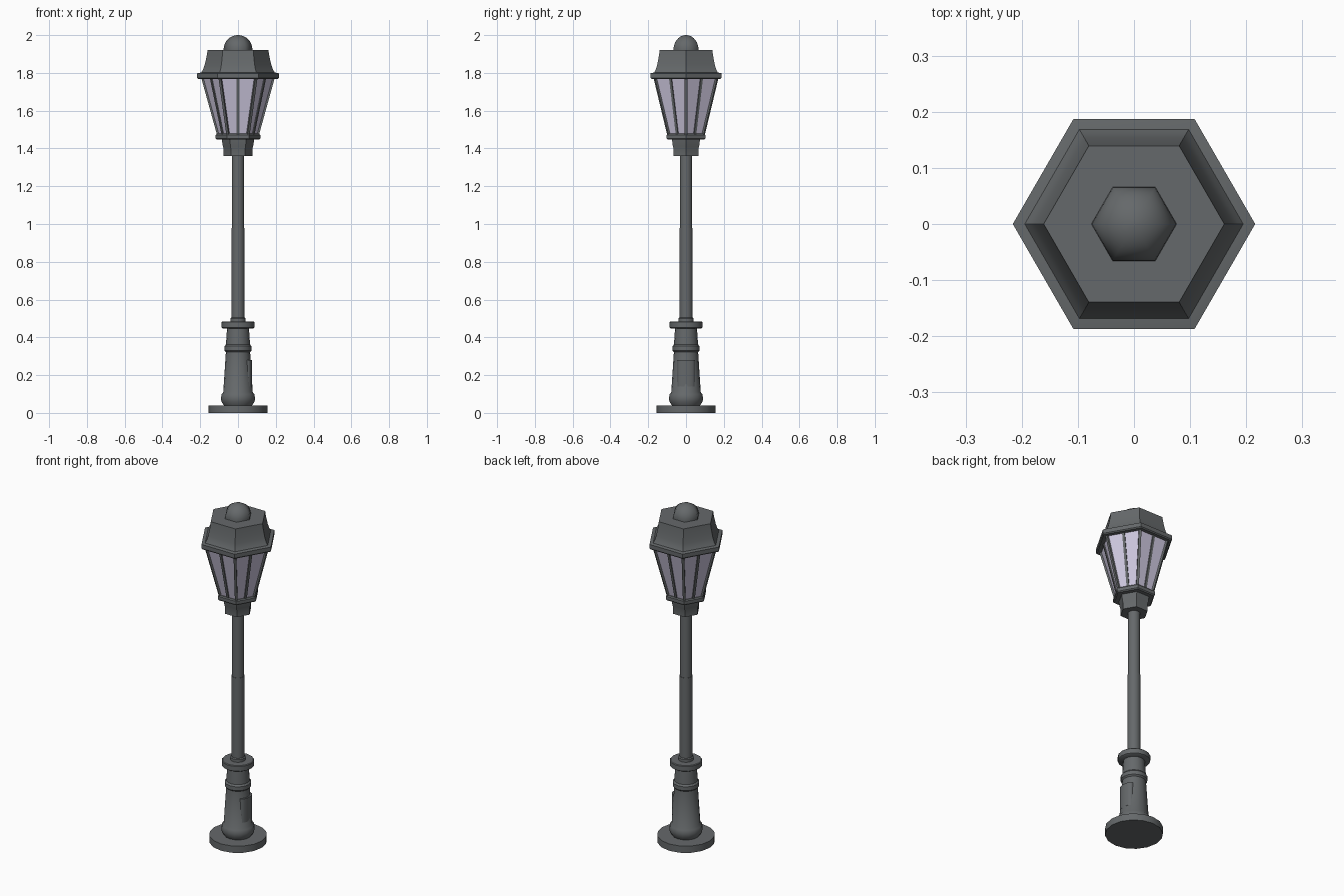
import bpy, bmesh, math
from mathutils import Vector

cube = bpy.data.objects.get("Cube")
if cube:
    bpy.data.objects.remove(cube)


def material(name, rgb):
    m = bpy.data.materials.new(name)
    m.use_nodes = True
    m.diffuse_color = (*rgb, 1)
    m.node_tree.nodes["Principled BSDF"].inputs["Base Color"].default_value = (*rgb, 1)
    return m


metal = material("grey metal", (0.13, 0.14, 0.145))
glass = material("frosted glass", (0.62, 0.58, 0.74))


def finish(name, bm, mat, angle=40):
    bmesh.ops.recalc_face_normals(bm, faces=bm.faces)
    mesh = bpy.data.meshes.new(name)
    bm.to_mesh(mesh)
    bm.free()
    mesh.materials.append(mat)
    obj = bpy.data.objects.new(name, mesh)
    bpy.context.collection.objects.link(obj)
    bpy.ops.object.select_all(action='DESELECT')
    obj.select_set(True)
    bpy.context.view_layer.objects.active = obj
    bpy.ops.object.shade_smooth_by_angle(angle=math.radians(angle))
    return obj


def lathe(name, profile, sides, mat=metal, angle=40):
    """Closed solid of (radius, height) rings around the z axis."""
    bm = bmesh.new()
    turns = [2 * math.pi * i / sides for i in range(sides)]
    rings = [[bm.verts.new((r * math.cos(t), r * math.sin(t), z)) for t in turns]
             for r, z in profile]
    for low, high in zip(rings, rings[1:]):
        for i in range(sides):
            j = (i + 1) % sides
            bm.faces.new((low[i], low[j], high[j], high[i]))
    bm.faces.new(rings[0])
    bm.faces.new(rings[-1])
    return finish(name, bm, mat, angle)


def loft(bm, bottom, top):
    """Capped prism between two matching outlines."""
    a, b = ([bm.verts.new(p) for p in pts] for pts in (bottom, top))
    for i in range(len(a)):
        j = (i + 1) % len(a)
        bm.faces.new((a[i], a[j], b[j], b[i]))
    bm.faces.new(a)
    bm.faces.new(b)


# Round foot, pedestal and pole
lathe("base_plate", [(0.155, 0), (0.155, 0.04)], 16)
lathe("pedestal", [(0.075, 0.04), (0.088, 0.06), (0.09, 0.08), (0.086, 0.1),
                   (0.078, 0.11), (0.064, 0.325)], 16)
lathe("pedestal_ring", [(0.064, 0.322), (0.072, 0.33), (0.072, 0.353), (0.064, 0.362)], 16)
lathe("pedestal_neck", [(0.064, 0.36), (0.058, 0.45)], 16)
lathe("pedestal_cap", [(0.08, 0.447), (0.087, 0.452), (0.087, 0.48), (0.083, 0.484)], 16)
lathe("pole_sleeve", [(0.041, 0.48), (0.041, 0.5), (0.036, 0.505)], 16)
lathe("lower_pole", [(0.035, 0.5), (0.035, 0.98)], 16)
lathe("upper_pole", [(0.033, 0.97), (0.033, 1.37)], 16)

# Curved service door on the left side
outline = [(0.04, 0.048), (0.04, -0.048)]
outline += [(0.053 + 0.022 * math.cos(t * math.pi / 8), 0.048 * math.sin(t * math.pi / 8))
            for t in range(-4, 5)]
bm = bmesh.new()
loft(bm, [(x, y, 0.14) for x, y in outline], [(x, y, 0.28) for x, y in outline])
finish("service_door", bm, metal)

# Six-sided lantern body
lathe("lantern_cup", [(0.076, 1.36), (0.076, 1.4), (0.08, 1.41), (0.086, 1.45)], 6)
lathe("lantern_collar", [(0.112, 1.447), (0.118, 1.453), (0.118, 1.472), (0.112, 1.478)], 6)
lathe("lantern_glass", [(0.105, 1.475), (0.188, 1.775)], 6, glass)

# Glazing bars at each corner and at the middle of each pane
bm = bmesh.new()
for k in range(12):
    turn = k * math.pi / 6
    out = Vector((math.cos(turn), math.sin(turn), 0))
    side = Vector((-out.y, out.x, 0)) * 0.007
    scale = math.cos(math.pi / 6) if k % 2 else 1
    ends = []
    for radius, z in ((0.112, 1.475), (0.195, 1.775)):
        outer = out * radius * scale + Vector((0, 0, z))
        inner = outer - out * 0.015
        ends.append([outer - side, outer + side, inner + side, inner - side])
    loft(bm, *ends)
finish("glazing_bars", bm, metal)

# Flared roof with its eave and dome
lathe("roof_eave", [(0.21, 1.768), (0.216, 1.774), (0.216, 1.798), (0.196, 1.802)], 6)
lathe("roof", [(0.196, 1.8), (0.186, 1.815), (0.177, 1.84), (0.17, 1.87), (0.164, 1.9),
               (0.161, 1.922)], 6)
dome = [(0.076, 1.918)]
dome += [(0.076 * math.cos(t), 1.925 + 0.075 * math.sin(t))
         for t in (i * math.pi / 17 for i in range(9))]
lathe("roof_dome", dome, 6, angle=80)
